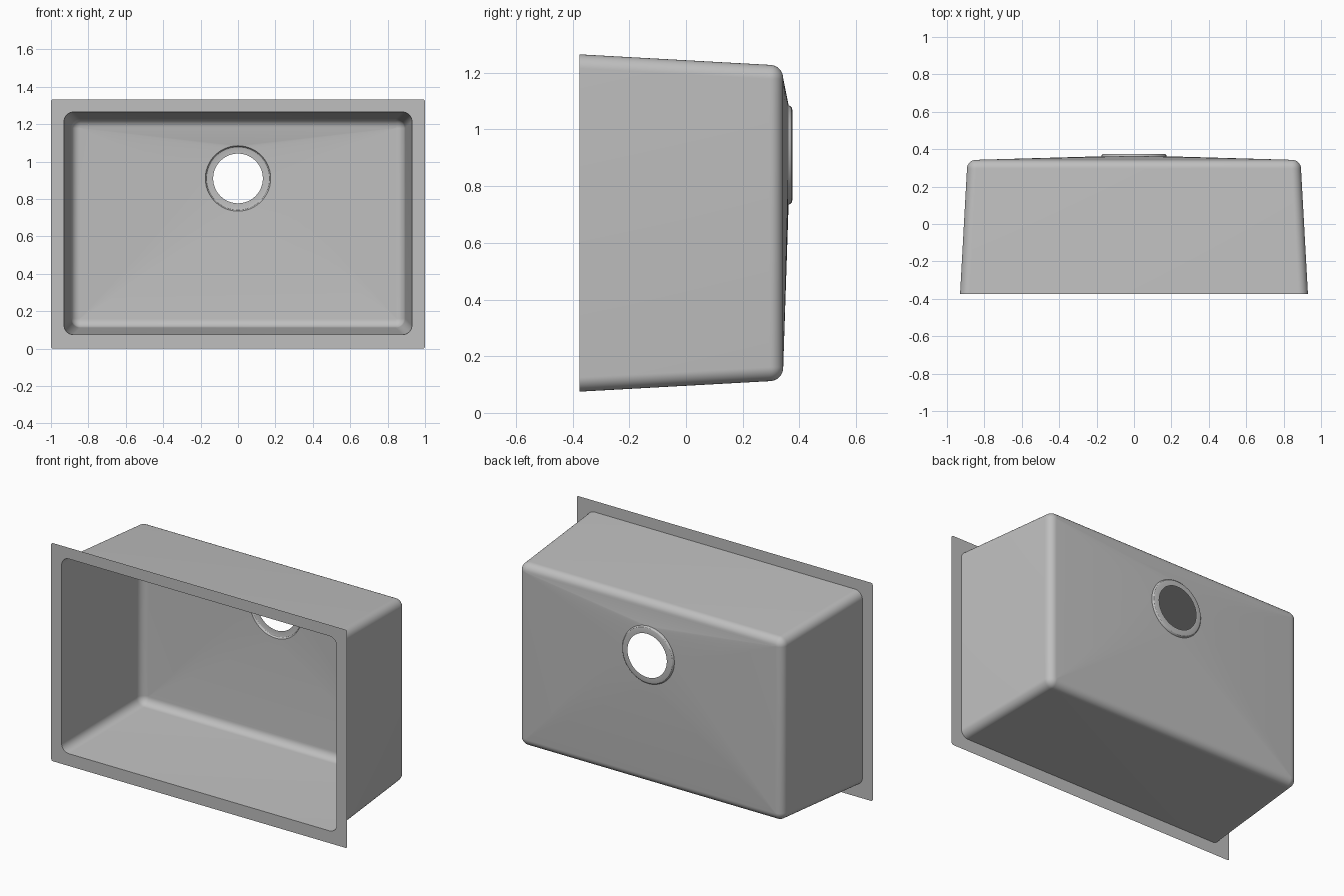
import bpy
import bmesh
from math import sin, cos, pi, radians

if "Cube" in bpy.data.objects:
    bpy.data.objects.remove(bpy.data.objects["Cube"], do_unlink=True)

STEEL = (0.52, 0.52, 0.52, 1)
steel = bpy.data.materials.new("brushed steel")
steel.use_nodes = True
steel.diffuse_color = STEEL
steel.node_tree.nodes["Principled BSDF"].inputs["Base Color"].default_value = STEEL

CORNER_STEPS = 12
DRAIN_Z = 0.91
FRONT_Y = -0.375


def rounded_ring(half_x, z0, z1, y, radius):
    """Upright rounded rectangle, ordered corner by corner."""
    ring = []
    for corner, (sx, top) in enumerate([(1, 1), (-1, 1), (-1, 0), (1, 0)]):
        cx = sx * (half_x - radius)
        cz = z1 - radius if top else z0 + radius
        for i in range(CORNER_STEPS + 1):
            a = (corner + i / CORNER_STEPS) * pi / 2
            ring.append((cx + radius * cos(a), y, cz + radius * sin(a)))
    return ring


def bowl_ring(inset, y, radius):
    return rounded_ring(0.93 - inset, 0.075 + inset, 1.265 - inset, y, radius)


def drain_circle(radius, y):
    return rounded_ring(radius, DRAIN_Z - radius, DRAIN_Z + radius, y, radius)


def loft(name, rings):
    """Skin consecutive rings into one open sheet."""
    bm = bmesh.new()
    loops = [[bm.verts.new(p) for p in ring] for ring in rings]
    for a, b in zip(loops, loops[1:]):
        for i in range(len(a)):
            j = (i + 1) % len(a)
            bm.faces.new((a[i], b[i], b[j], a[j]))
    bmesh.ops.remove_doubles(bm, verts=bm.verts, dist=0.00005)
    bmesh.ops.triangulate(bm, faces=[f for f in bm.faces if len(f.verts) > 4])
    bmesh.ops.reverse_faces(bm, faces=bm.faces)
    mesh = bpy.data.meshes.new(name)
    bm.to_mesh(mesh)
    bm.free()
    mesh.materials.append(steel)
    obj = bpy.data.objects.new(name, mesh)
    bpy.context.collection.objects.link(obj)
    bpy.ops.object.select_all(action="DESELECT")
    obj.select_set(True)
    bpy.context.view_layer.objects.active = obj
    bpy.ops.object.shade_smooth_by_angle(angle=radians(30))
    return obj


# Mounting flange around the opening
loft("rim_flange", [
    rounded_ring(1, 0, 1.333, FRONT_Y, 0.012),
    bowl_ring(0, FRONT_Y, 0.05),
])

# Tapered walls, rounded floor edge, and floor falling to the drain
FILLET = 0.048
WALL_INSET, WALL_END = 0.037, 0.295
rings = [bowl_ring(0, FRONT_Y, 0.05)]
for i in range(9):
    a = i / 8 * pi / 2
    step = FILLET * (1 - cos(a))
    rings.append(bowl_ring(WALL_INSET + step, WALL_END + FILLET * sin(a), 0.05 - step))
rings.append(drain_circle(0.175, 0.362))
loft("bowl", rings)

# Recessed drain seat with an open hole
loft("drain_seat", [
    drain_circle(r, y) for r, y in
    [(0.175, 0.362), (0.173, 0.368), (0.168, 0.373), (0.16, 0.375), (0.133, 0.375)]
])
